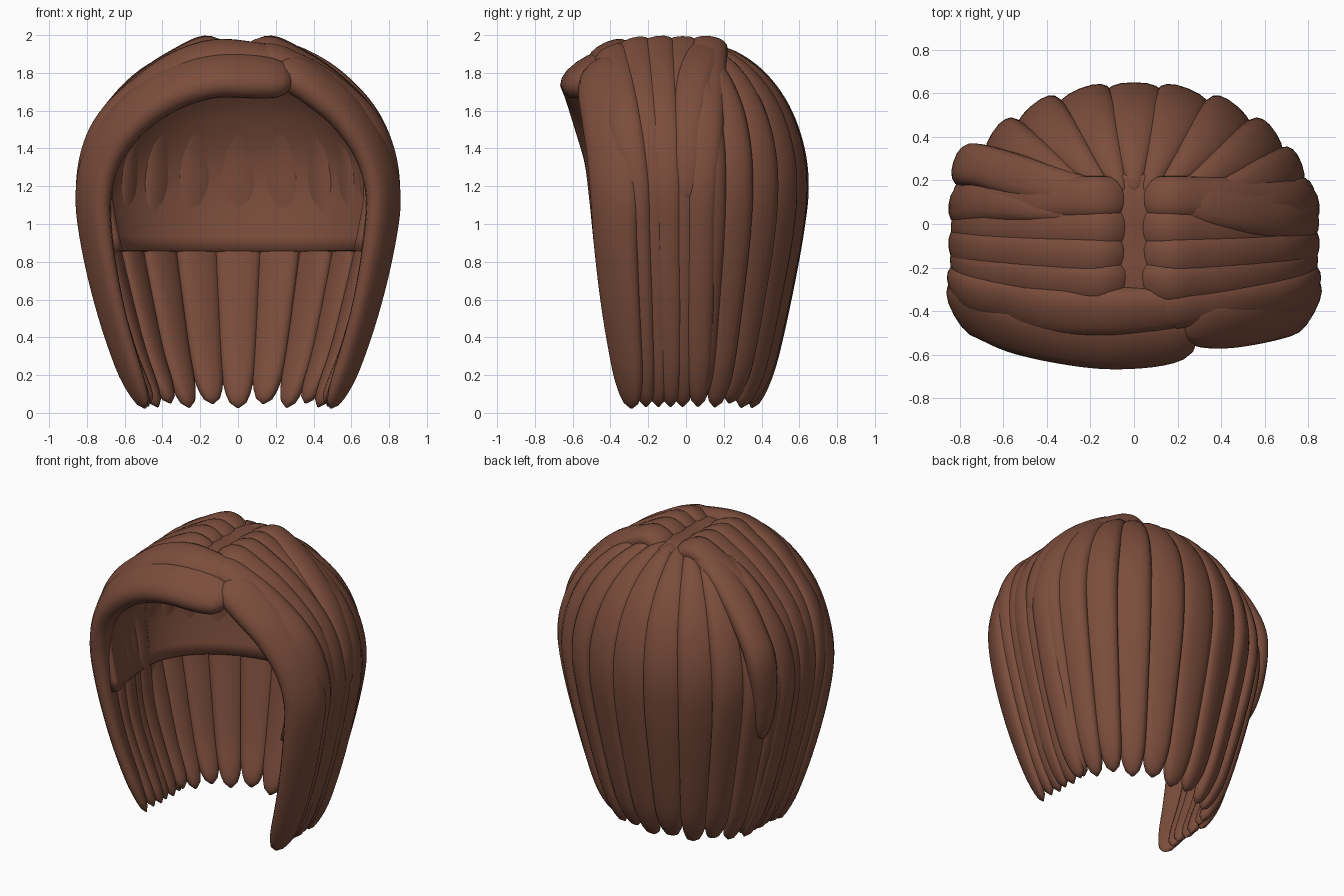
import bpy, bmesh, math
from mathutils import Vector

brown = bpy.data.materials.new("chestnut_brown")
brown.diffuse_color = (0.2, 0.075, 0.045, 1)


def finish(name, bm):
    bmesh.ops.recalc_face_normals(bm, faces=bm.faces)
    me = bpy.data.meshes.new(name)
    bm.to_mesh(me)
    bm.free()
    for p in me.polygons:
        p.use_smooth = True
    me.materials.append(brown)
    ob = bpy.data.objects.new(name, me)
    bpy.context.collection.objects.link(ob)
    return ob


def spline(pts, t):
    """Smooth interpolation through control tuples, t from 0 to 1."""
    n = len(pts) - 1
    i = min(int(t * n), n - 1)
    u = t * n - i
    a, b, c, d = [pts[max(0, min(n, i + k))] for k in (-1, 0, 1, 2)]
    return [0.5 * (2 * q + (r - p) * u + (2 * p - 5 * q + 4 * r - s) * u * u
                   + (3 * q - p - 3 * r + s) * u ** 3)
            for p, q, r, s in zip(a, b, c, d)]


def strand(name, pts, centre_y=0.0, steps=48, sides=16):
    """Lock of hair: pts are (x, y, z, half_width, half_thickness) on the outer face."""
    rows = [spline(pts, i / steps) for i in range(steps + 1)]
    bm = bmesh.new()
    rings = []
    for i, r in enumerate(rows):
        p = Vector(r[:3])
        t = (Vector(rows[min(i + 1, steps)][:3]) - Vector(rows[max(i - 1, 0)][:3])).normalized()
        n = p - Vector((0, centre_y, min(p.z, 1.0)))
        n = (n - t * n.dot(t)).normalized()
        b = t.cross(n)
        s = i / steps
        end = 1.0
        if s > 0.9:
            end = math.sqrt(max(0.01, 1 - ((s - 0.9) / 0.1) ** 2))
        elif s < 0.06:
            end = math.sqrt(max(0.04, 1 - ((0.06 - s) / 0.06) ** 2))
        w, th = r[3] * end, r[4] * end
        c = p - n * r[4]
        ring = []
        for k in range(sides):
            a = 2 * math.pi * k / sides
            ca, sa = math.cos(a), math.sin(a)
            ring.append(bm.verts.new(c + b * w * math.copysign(abs(ca) ** 0.85, ca)
                                     + n * th * math.copysign(abs(sa) ** 0.85, sa)))
        rings.append(ring)
    for r0, r1 in zip(rings, rings[1:]):
        for k in range(sides):
            m = (k + 1) % sides
            bm.faces.new((r0[k], r0[m], r1[m], r1[k]))
    bm.faces.new(rings[0])
    bm.faces.new(rings[-1])
    return finish(name, bm)


# Silhouette from crown to tip: (share of the full radius, height)
profile = [(0.2, 1.955), (0.42, 1.91), (0.65, 1.8), (0.84, 1.63), (0.96, 1.42),
           (1.0, 1.2), (0.96, 0.95), (0.86, 0.6), (0.74, 0.26), (0.605, 0.01)]

# Back locks fan out from the crown
angles = [0, 17, 34, 50, 65, 79]
gaps = [0.135, 0.13, 0.125, 0.115, 0.105, 0.1]
for i, (deg, w) in enumerate(zip(angles, gaps)):
    for side in ((1,) if i == 0 else (-1, 1)):
        a = math.radians(deg)
        pts = []
        for f, z in profile:
            width = w * min(f + 0.08, 1) if z > 1.1 else w * (f - 0.06 * (1 - z))
            pts.append((side * 0.85 * f * math.sin(a), 0.65 * f * math.cos(a), z + 0.02 * (i % 2) * (z < 0.1),
                        width, 0.065 if z > 1 else 0.05))
        strand(f"back_lock_{i}_{'left' if side < 0 else 'right'}", pts)

# Side locks arch from the centre parting over the ears
arch = [(0.0, 1.925), (0.17, 1.995), (0.35, 1.92), (0.53, 1.8), (0.71, 1.62), (0.81, 1.43),
        (0.85, 1.2), (0.82, 0.95), (0.74, 0.6), (0.635, 0.26), (0.525, 0.015)]
tops = [0.13, -0.02, -0.16, -0.29, -0.41]
mids = [0.09, -0.02, -0.11, -0.2, -0.29]
tips = [0.07, -0.02, -0.09, -0.16, -0.23]
for i, (yt, ym, yb) in enumerate(zip(tops, mids, tips)):
    for side in (-1, 1):
        pts = []
        for x, z in arch:
            if z > 1.2:
                k = (z - 1.2) / 0.8
                y = ym + (yt - ym) * k
                z -= 1.2 * max(0, -0.2 - y) ** 2 * k
            else:
                y = yb + (ym - yb) * z / 1.2
            pts.append((side * (x - 0.01 * (i % 2)), y, z, 0.1 if z > 1.3 else 0.06 + 0.025 * z,
                        0.065 if z > 0.9 else 0.045))
        strand(f"side_lock_{i}_{'left' if side < 0 else 'right'}", pts)

# Wide swept fringe running to the left, and the shorter right front lock
strand("fringe_left", [
    (0.31, -0.54, 1.81, 0.12, 0.07), (0.1, -0.57, 1.85, 0.15, 0.085), (-0.15, -0.58, 1.85, 0.15, 0.085),
    (-0.4, -0.55, 1.77, 0.15, 0.085), (-0.62, -0.5, 1.61, 0.15, 0.08), (-0.77, -0.44, 1.4, 0.15, 0.075),
    (-0.825, -0.42, 1.17, 0.14, 0.07), (-0.8, -0.4, 0.9, 0.13, 0.06), (-0.72, -0.37, 0.55, 0.115, 0.05),
    (-0.62, -0.335, 0.24, 0.095, 0.045), (-0.515, -0.31, 0.01, 0.07, 0.035)], 0.05)
strand("fringe_right", [
    (0.22, -0.45, 1.89, 0.1, 0.07), (0.34, -0.48, 1.85, 0.13, 0.08), (0.48, -0.48, 1.76, 0.14, 0.08),
    (0.63, -0.46, 1.62, 0.14, 0.075), (0.765, -0.43, 1.41, 0.14, 0.07),
    (0.825, -0.41, 1.17, 0.14, 0.065), (0.8, -0.4, 0.9, 0.13, 0.06), (0.72, -0.37, 0.55, 0.115, 0.05),
    (0.62, -0.335, 0.24, 0.095, 0.045), (0.515, -0.31, 0.01, 0.07, 0.035)], 0.05)

# Upper fringe layer and the lock ending in a bulge behind the left ear
strand("fringe_upper_left", [
    (0.3, -0.4, 1.9, 0.09, 0.06), (0.1, -0.42, 1.945, 0.11, 0.07), (-0.15, -0.43, 1.955, 0.12, 0.07),
    (-0.4, -0.42, 1.86, 0.12, 0.07), (-0.62, -0.38, 1.68, 0.11, 0.07), (-0.77, -0.34, 1.45, 0.1, 0.07),
    (-0.82, -0.31, 1.2, 0.08, 0.06)])
strand("wrapped_lock_left", [
    (-0.12, 0.12, 1.98, 0.08, 0.06), (-0.35, 0.17, 1.91, 0.09, 0.06), (-0.56, 0.23, 1.77, 0.1, 0.06),
    (-0.73, 0.28, 1.58, 0.1, 0.065), (-0.82, 0.29, 1.38, 0.1, 0.065), (-0.82, 0.26, 1.1, 0.08, 0.06),
    (-0.75, 0.22, 0.8, 0.05, 0.05)])
strand("crossing_lock_right", [
    (0.16, 0.13, 1.985, 0.08, 0.06), (0.36, 0.09, 1.925, 0.1, 0.06), (0.56, 0.05, 1.8, 0.1, 0.06),
    (0.74, 0.02, 1.6, 0.09, 0.06), (0.84, 0.01, 1.35, 0.08, 0.06), (0.845, 0.0, 1.1, 0.06, 0.05)])

# Sunken crown patch bridging the parting
strand("crown_parting", [(0, 0.24, 1.92, 0.12, 0.05), (0, 0.1, 1.945, 0.15, 0.05), (0, -0.1, 1.945, 0.15, 0.05),
                         (0, -0.3, 1.94, 0.15, 0.05), (0, -0.47, 1.88, 0.12, 0.05)])

# Inner cap, open at the face and underneath
bm = bmesh.new()
rings = []
seg = 64
cap_profile = [(0.02, 1.97)] + [spline(profile, j / 40) for j in range(29)]
for f, z in cap_profile:
    if z < 0.84:
        break
    ring = []
    for k in range(seg):
        a = 2 * math.pi * k / seg
        ry = 0.58 if math.sin(a) > 0 else 1.1
        ring.append(bm.verts.new((0.77 * f * math.cos(a), ry * f * math.sin(a), z - 0.08 * min(1, max(0, z - 1.1) * 2))))
    rings.append(ring)
for r0, r1 in zip(rings, rings[1:]):
    for k in range(seg):
        m = (k + 1) % seg
        bm.faces.new((r0[k], r0[m], r1[m], r1[k]))
bm.faces.new(rings[0])
geom = bm.verts[:] + bm.edges[:] + bm.faces[:]
bmesh.ops.bisect_plane(bm, geom=geom, plane_co=(0, -0.43, 0), plane_no=(0, -1, 0), clear_outer=True)
cap = finish("inner_cap", bm)
solid = cap.modifiers.new("thickness", "SOLIDIFY")
solid.thickness = 0.045
solid.offset = -1
